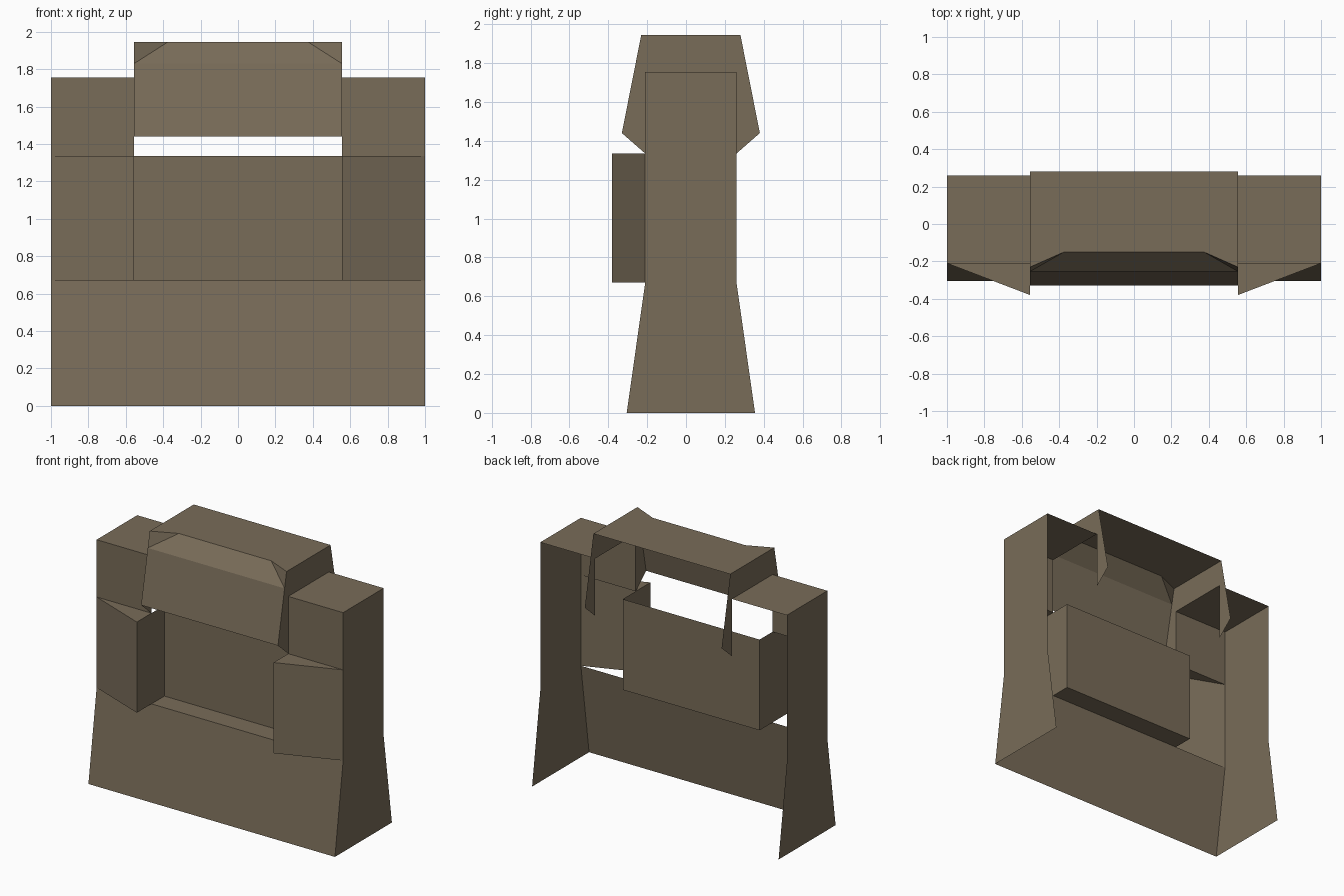
import bpy
from mathutils import Vector

if "Cube" in bpy.data.objects:
    bpy.data.objects.remove(bpy.data.objects["Cube"])

cloth = bpy.data.materials.new("dusty brown")
cloth.diffuse_color = (0.190, 0.150, 0.099, 1.0)
cloth.use_nodes = True
cloth.node_tree.nodes["Principled BSDF"].inputs["Base Color"].default_value = cloth.diffuse_color

W, S = 1.0, 0.555                 # outer half width, half width of the centre opening
FRONT, BACK = -0.21, 0.26         # depth of the upright walls
WAIST, CHEST, TOP = 0.67, 1.335, 1.755
POUCH, RECESS = -0.38, -0.06      # wedge tip and recessed panel depth
CROWN = 1.945                     # top of the hood


def sheet(name, faces, mirror=False):
    """Thin open sheet; each face is (corner points, direction it looks toward)."""
    verts, polys = [], []
    for pts, facing in faces:
        p = [Vector(q) for q in pts]
        normal = Vector((0, 0, 0))
        for a, b in zip(p, p[1:] + p[:1]):
            normal += a.cross(b)
        if normal.dot(Vector(facing)) < 0:
            p.reverse()
        polys.append(range(len(verts), len(verts) + len(p)))
        verts += p
    mesh = bpy.data.meshes.new(name)
    mesh.from_pydata(verts, [], [list(f) for f in polys])
    mesh.materials.append(cloth)
    ob = bpy.data.objects.new(name, mesh)
    bpy.context.collection.objects.link(ob)
    if mirror:
        ob.modifiers.new("mirror", 'MIRROR').use_mirror_merge = False
    return ob


def side(x, profile):
    """Profile of (y, z) points placed on the plane at x."""
    return [(x, y, z) for y, z in profile]


def strip(x0, x1, a, b):
    """Quad spanning x0..x1 between two (y, z) points."""
    return [(x0, *a), (x1, *a), (x1, *b), (x0, *b)]


OUT, IN, FWD, UP = (1, 0, 0), (-1, 0, 0), (0, -1, 0), (0, 0, 1)

# Flared outer walls
sheet("side_wall", [(side(W, [(-0.305, 0), (0.355, 0), (BACK, WAIST), (BACK, TOP),
                              (FRONT, TOP), (FRONT, WAIST)]), OUT)], True)

# Sloping lower front
sheet("lower_front", [(strip(-W, W, (-0.305, 0), (FRONT, WAIST)), FWD)])

# Shoulder tops and fronts
sheet("shoulder", [(strip(S, W, (FRONT, TOP), (BACK, TOP)), UP),
                   (strip(S, W, (FRONT, CHEST), (FRONT, TOP)), FWD)], True)

# Angled wedges beside the opening: front, cap and inner wall
sheet("wedge", [
    ([(W, FRONT, WAIST), (S, POUCH, WAIST), (S, POUCH, CHEST), (W, FRONT, CHEST)], FWD),
    ([(W, FRONT, CHEST), (S, POUCH, CHEST), (S, FRONT, CHEST)], UP),
    (side(S, [(POUCH, WAIST), (RECESS, WAIST), (RECESS, CHEST), (POUCH, CHEST)]), IN)], True)

# Recessed centre panel with its ledge
sheet("recess", [(strip(-S, S, (RECESS, WAIST), (RECESS, CHEST)), FWD),
                 (strip(-S, S, (FRONT, WAIST), (RECESS, WAIST)), UP)])

# Hood side walls, notched around the shoulders
sheet("hood_side", [(side(S, [(0.28, CROWN), (0.38, 1.44), (BACK, CHEST), (BACK, TOP),
                              (FRONT, TOP), (FRONT, CHEST), (-0.33, 1.44),
                              (-0.253, 1.83), (-0.23, CROWN)]), OUT)], True)

# Hood top, bevelled brow, front and corner triangles
BROW = 0.375
sheet("hood_top", [([(-S, 0.28, CROWN), (S, 0.28, CROWN), (S, -0.23, CROWN),
                     (BROW, -0.15, CROWN), (-BROW, -0.15, CROWN), (-S, -0.23, CROWN)], UP)])
sheet("hood_front", [
    ([(-S, -0.253, 1.83), (S, -0.253, 1.83), (BROW, -0.15, CROWN), (-BROW, -0.15, CROWN)], FWD),
    (strip(-S, S, (-0.33, 1.44), (-0.253, 1.83)), FWD)])
sheet("hood_corner", [([(S, -0.253, 1.83), (S, -0.23, CROWN), (BROW, -0.15, CROWN)], FWD)], True)
